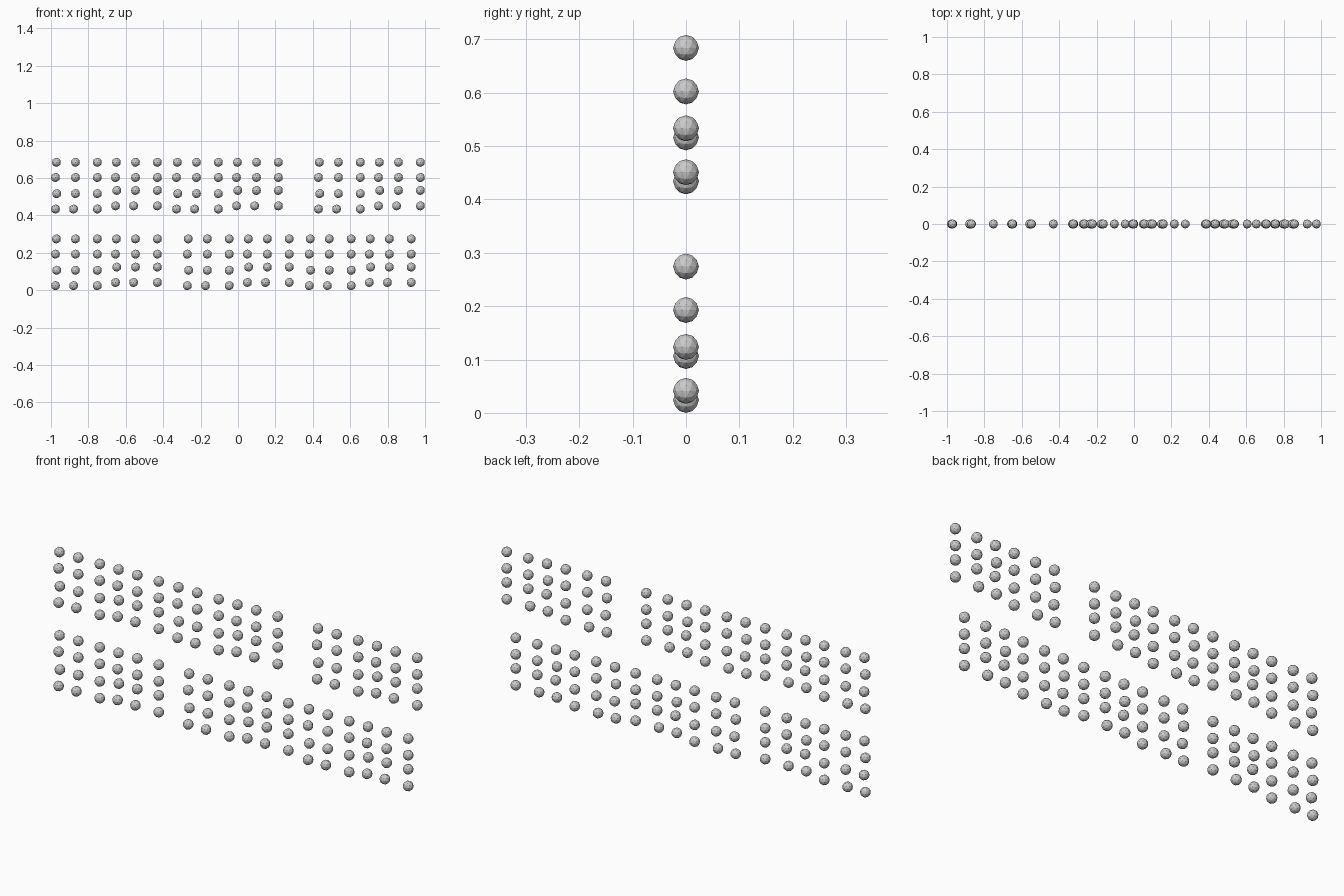
import bpy, bmesh
from mathutils import Matrix, Vector

if "Cube" in bpy.data.objects:
    bpy.data.objects.remove(bpy.data.objects["Cube"])

RADIUS = 0.0243
ROWS = (0.25, 0.1685)             # two upper dot rows, above the line base
LOW_ROWS = (0.0823, 0.0)          # two lower dot rows
LIFT = 0.017                      # lower rows sit higher in the second half
HALF_SHIFT = 0.321                # second half of a cell block
# x of each dot from top to bottom, for the three columns of a half block
COLUMNS = ((-0.971, -0.976, -0.969, -0.9757),
           (-0.869, -0.869, -0.869, -0.879),
           (-0.752, -0.752, -0.752, -0.752))
# base height of each text-free dot line and the x shift of its blocks
LINES = (("upper", 0.434, (0.0, 0.647, 1.406)),
         ("lower", 0.0243, (0.0, 0.705, 1.357)))


def dot_block(name, x_shift, base):
    """One block of 24 small balls standing in the y = 0 plane."""
    bm = bmesh.new()
    for half in (0, 1):
        heights = ROWS + tuple(z + LIFT * half for z in LOW_ROWS)
        for column in COLUMNS:
            for x, z in zip(column, heights):
                pos = Vector((x + x_shift + HALF_SHIFT * half, 0, base + z))
                bmesh.ops.create_icosphere(bm, subdivisions=2, radius=RADIUS,
                                           matrix=Matrix.Translation(pos))
    mesh = bpy.data.meshes.new(name)
    bm.to_mesh(mesh)
    bm.free()
    obj = bpy.data.objects.new(name, mesh)
    bpy.context.collection.objects.link(obj)


# Dot blocks, three per line
for line, base, shifts in LINES:
    for i, shift in enumerate(shifts, 1):
        dot_block(f"{line}_dot_block_{i}", shift, base)
